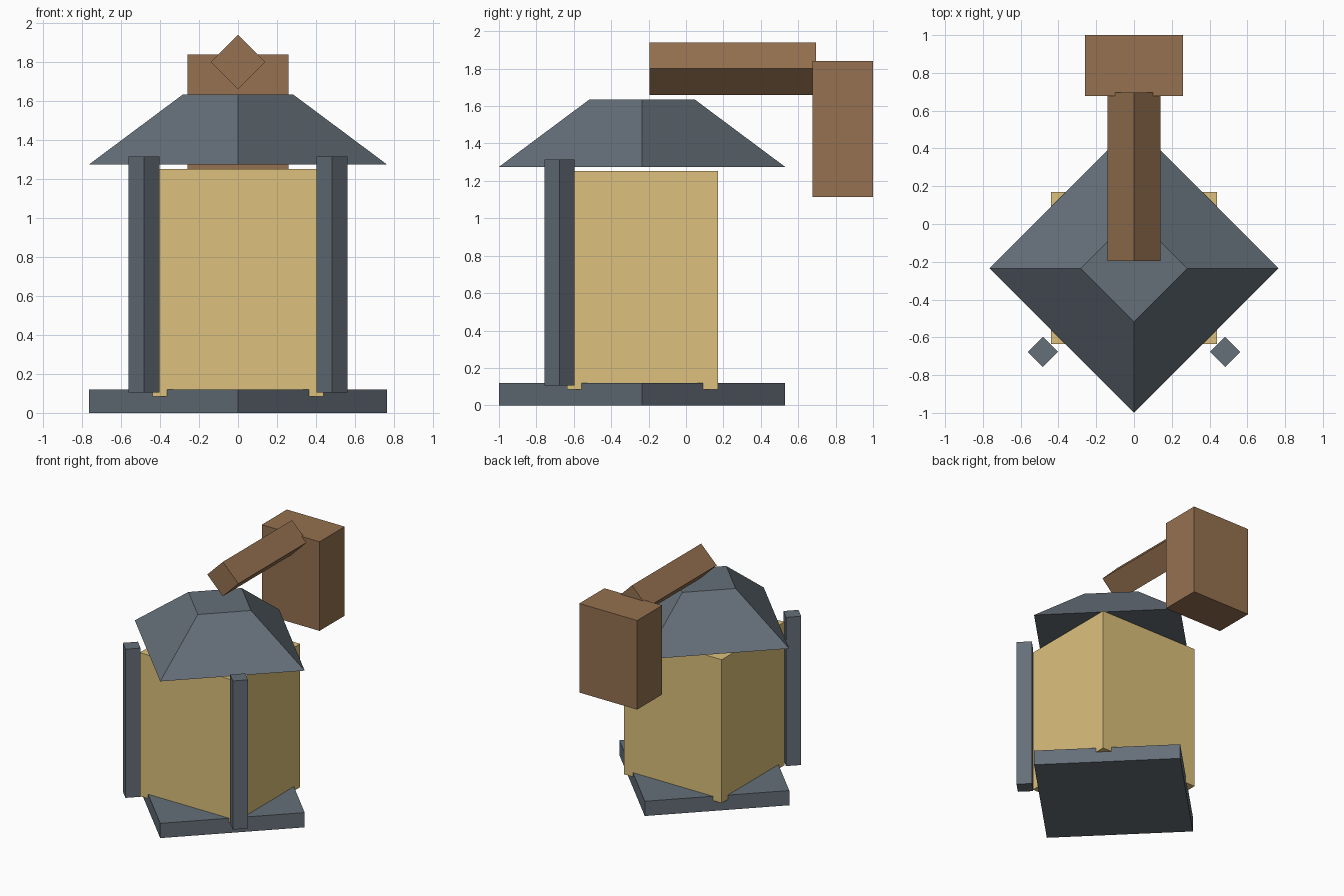
import bpy
from math import pi

if "Cube" in bpy.data.objects:
    bpy.data.objects.remove(bpy.data.objects["Cube"])


def material(name, rgb):
    m = bpy.data.materials.new(name)
    m.diffuse_color = (*rgb, 1)
    m.use_nodes = True
    m.node_tree.nodes["Principled BSDF"].inputs["Base Color"].default_value = m.diffuse_color
    return m


METAL = material("dark_metal", (0.13, 0.16, 0.19))
WOOD = material("wood", (0.30, 0.165, 0.08))
GLASS = material("warm_glass", (0.72, 0.53, 0.20))
CY = -0.235  # lantern axis


def finish(name, mat):
    ob = bpy.context.object
    ob.name = name
    ob.data.materials.append(mat)
    return ob


def diamond(name, mat, r_low, r_high, length, center, rot=(0, 0, 0)):
    """Four-sided prism or frustum with its corners on the axes."""
    bpy.ops.mesh.primitive_cone_add(vertices=4, radius1=r_low, radius2=r_high,
                                    depth=length, location=center, rotation=rot)
    return finish(name, mat)


def box(name, mat, low, high):
    bpy.ops.mesh.primitive_cube_add(
        size=1, location=[(a + b) / 2 for a, b in zip(low, high)])
    ob = finish(name, mat)
    ob.scale = [b - a for a, b in zip(low, high)]
    bpy.ops.object.transform_apply(location=False, rotation=False, scale=True)
    return ob


# Lantern base and tapered roof
diamond("base", METAL, 0.765, 0.765, 0.12, (0, CY, 0.06))
diamond("roof", METAL, 0.765, 0.282, 0.36, (0, CY, 1.455))

# Glowing body
box("lantern_glass", GLASS, (-0.44, -0.635, 0.085), (0.44, 0.17, 1.252))

# Two front posts
for side, x in (("left", -0.483), ("right", 0.483)):
    diamond(side + "_post", METAL, 0.08, 0.08, 1.21, (x, -0.677, 0.71))

# Hanging arm and its mounting block
diamond("arm", WOOD, 0.14, 0.14, 0.89, (0, 0.25, 1.80), (pi / 2, 0, 0))
box("mounting_block", WOOD, (-0.26, 0.677, 1.115), (0.26, 1.0, 1.84))
